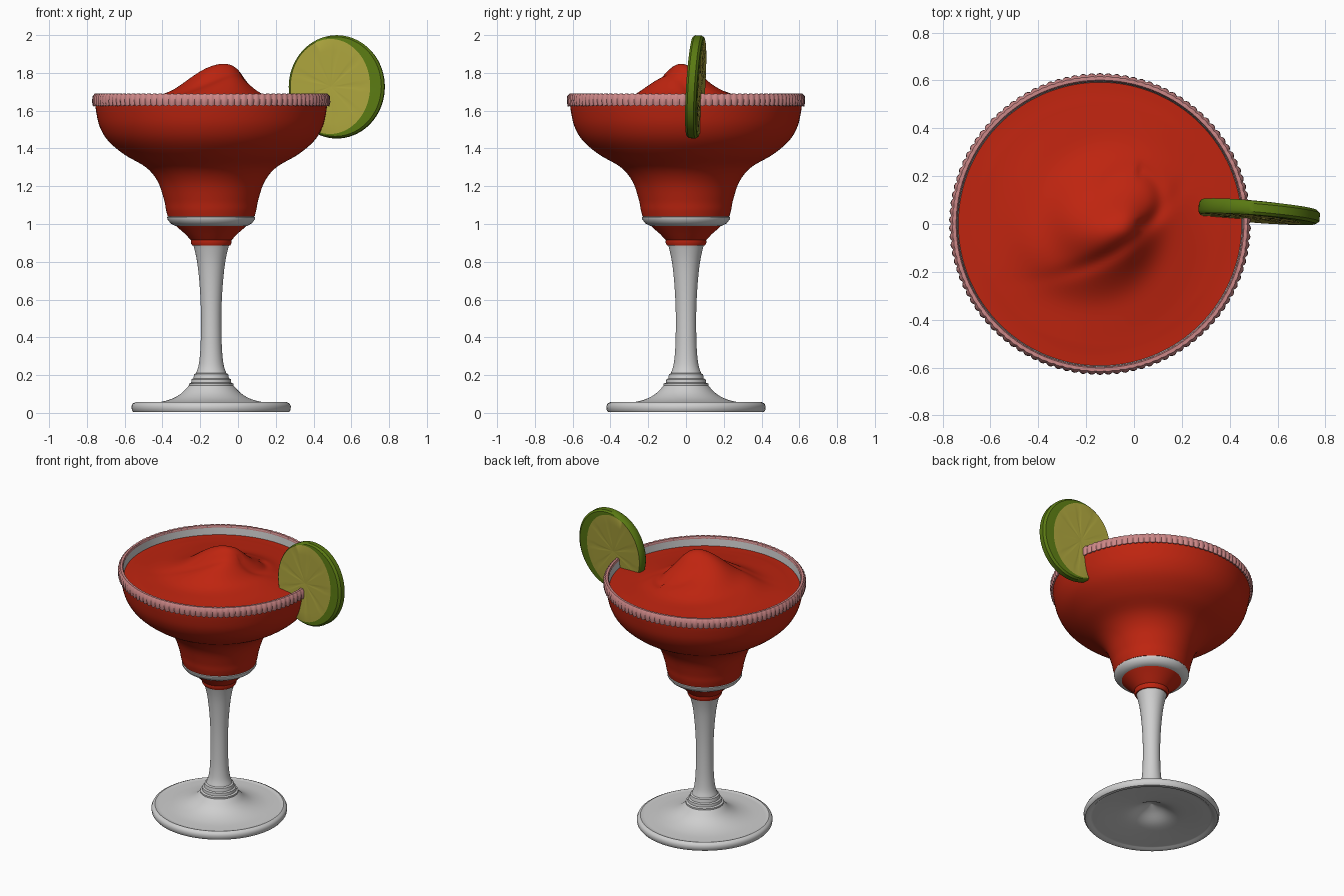
import bpy, bmesh
from math import sin, cos, pi, exp, hypot, atan2, radians
from mathutils import Vector

if "Cube" in bpy.data.objects:
    bpy.data.objects.remove(bpy.data.objects["Cube"], do_unlink=True)

AXIS = Vector((-0.142, 0, 0))  # centre line of the glass


def material(name, rgb):
    m = bpy.data.materials.new(name)
    m.use_nodes = True
    m.diffuse_color = (*rgb, 1)
    m.node_tree.nodes["Principled BSDF"].inputs["Base Color"].default_value = (*rgb, 1)
    return m


GLASS = material("clear grey glass", (0.62, 0.62, 0.62))
RED = material("red slush", (0.52, 0.018, 0.005))
SALT = material("pink salt", (0.6, 0.24, 0.24))
RIND = material("lime rind", (0.1, 0.19, 0.006))
PULP = material("lime pulp", (0.4, 0.36, 0.045))


def smooth_profile(pts, steps=5):
    """Catmull-Rom curve through the profile points."""
    p = [Vector(q) for q in [pts[0], *pts, pts[-1]]]
    out = []
    for a, b, c, d in zip(p, p[1:], p[2:], p[3:]):
        for i in range(steps):
            t = i / steps
            out.append(0.5 * (2 * b + (c - a) * t + (2 * a - 5 * b + 4 * c - d) * t * t
                              + (3 * b - a - 3 * c + d) * t ** 3))
    return [tuple(q) for q in out] + [pts[-1]]


def rings_object(name, rings, mats, rule=None, location=AXIS, closed=False, angle=40):
    """Skin a list of point rings; a ring of one point becomes a pole."""
    bm = bmesh.new()
    loops = [[bm.verts.new(co) for co in ring] for ring in rings]
    pairs = list(zip(loops, loops[1:]))
    if closed:
        pairs.append((loops[-1], loops[0]))
    for row, (a, b) in enumerate(pairs):
        n = max(len(a), len(b))
        for i in range(n):
            j = (i + 1) % n
            quad = [a[i % len(a)], a[j % len(a)], b[j % len(b)], b[i % len(b)]]
            face = bm.faces.new(list(dict.fromkeys(quad)))
            if rule:
                face.material_index = rule(row)
    bmesh.ops.recalc_face_normals(bm, faces=bm.faces)
    me = bpy.data.meshes.new(name)
    bm.to_mesh(me)
    bm.free()
    ob = bpy.data.objects.new(name, me)
    bpy.context.collection.objects.link(ob)
    ob.location = location
    for m in mats:
        me.materials.append(m)
    bpy.ops.object.select_all(action="DESELECT")
    ob.select_set(True)
    bpy.context.view_layer.objects.active = ob
    bpy.ops.object.shade_smooth_by_angle(angle=radians(angle))
    return ob


def circle(r, z, n=96):
    if r == 0:
        return [(0, 0, z)]
    return [(r * cos(2 * pi * i / n), r * sin(2 * pi * i / n), z) for i in range(n)]


def lathe(name, profile, mats, **kw):
    return rings_object(name, [circle(r, z) for r, z in profile], mats, **kw)


# Foot and stem: hollow underside, thick disc edge, stepped collar, flared top
underside = smooth_profile([(0, 0.11), (0.06, 0.085), (0.15, 0.04), (0.28, 0.02), (0.38, 0.012)])
edge = [(0.39, 0.004), (0.412, 0.004), (0.42, 0.015), (0.422, 0.035), (0.415, 0.05), (0.40, 0.057)]
slope = smooth_profile([(0.385, 0.052), (0.29, 0.055), (0.215, 0.072), (0.16, 0.102), (0.118, 0.145)])
collar = [(0.118, 0.155), (0.106, 0.16), (0.104, 0.178), (0.094, 0.183), (0.09, 0.205)]
stem = smooth_profile([(0.08, 0.21), (0.065, 0.26), (0.056, 0.36), (0.054, 0.52), (0.06, 0.66),
                       (0.073, 0.79), (0.092, 0.88), (0.102, 0.9)])
lathe("foot_and_stem", underside + edge + slope + collar + stem + [(0, 0.9)], [GLASS])

# Small red lower cup with a fine ridge near its base
lathe("lower_cup", [(0, 0.885), (0.1, 0.885), (0.108, 0.9), (0.107, 0.915), (0.113, 0.92),
                    (0.135, 0.945), (0.17, 0.975), (0.195, 1.0), (0, 1.0)], [RED])

# Clear band between the two cups
lathe("glass_band", [(0, 0.99), (0.19, 0.99), (0.215, 1.003), (0.232, 1.025),
                     (0.233, 1.036), (0.222, 1.04), (0, 1.04)], [GLASS])

# Main bowl: red outside, clear lip on the inside
outer = smooth_profile([(0.23, 1.04), (0.239, 1.075), (0.25, 1.13), (0.283, 1.225), (0.345, 1.3),
                        (0.46, 1.368), (0.545, 1.44), (0.59, 1.515), (0.61, 1.6), (0.614, 1.65)])
lip = [(0.614, 1.68), (0.597, 1.682), (0.59, 1.6)]
lathe("bowl", [(0, 1.036)] + outer + lip, [RED, GLASS], rule=lambda row: int(row > len(outer)))

# Salted rim: a band with a toothed lower edge
TEETH = 110


def salt_ring(r, z, bump_r, bump_z):
    n = TEETH * 4
    ring = []
    for i in range(n):
        a = 2 * pi * i / n
        k = abs(sin(TEETH * a / 2))
        ring.append(((r + bump_r * k) * cos(a), (r + bump_r * k) * sin(a), z + bump_z * k))
    return ring


rings_object("salt_rim", [salt_ring(*v) for v in [
    (0.606, 1.635, 0, -0.008), (0.618, 1.632, 0.008, -0.009), (0.622, 1.645, 0.009, 0),
    (0.622, 1.676, 0.007, 0), (0.614, 1.688, 0.003, 0.002), (0.601, 1.688, 0, 0.002),
    (0.595, 1.678, 0, 0), (0.6, 1.66, 0, 0)]], [SALT], closed=True, angle=50)


# Frozen drink: a heaped, swirled surface
def bell(d, width):
    return exp(-(d / width) ** 2)


def heap(x, y):
    r, a = hypot(x, y), atan2(y, x)
    peak = bell(x - 0.1, 0.13 if x > 0.1 else 0.24) * bell(y + 0.02 - 0.25 * (x - 0.1), 0.15)
    u, v = 0.85 * x + 0.53 * y, 0.85 * y - 0.53 * x
    fold = bell(v + 0.13 - 0.6 * u * u, 0.035) * bell(u, 0.24)
    hook = bell(hypot(x - 0.13, y - 0.11) - 0.12, 0.03) * (1 if x > 0.16 else 0.2)
    swirl = sin(a * 2 + r * 22) * bell(r - 0.25, 0.15)
    lumps = sin(9 * x + 3) * sin(11 * y + 1) * bell(r, 0.45)
    return (0.1 * bell(r, 0.3) + 0.13 * peak - 0.022 * fold - 0.014 * hook
            + 0.006 * swirl + 0.005 * lumps) * min(1, (0.592 - r) / 0.08)


ROWS = 44
surface = [circle(0.592 * i / ROWS, 1.628, 128) for i in range(ROWS + 1)]
surface = [[(x, y, z + heap(x, y)) for x, y, z in ring] for ring in surface]
rings_object("frozen_drink", surface, [RED], angle=60)

# Lime slice: rind thick on the outer side, pulp discs set toward the glass
N = 72


def oval(cx, rx, rz, y, ripple=0.0):
    return [(cx + rx * cos(2 * pi * i / N), y * (1 - ripple * (i % 8 == 0)),
             rz * sin(2 * pi * i / N)) for i in range(N)]


T = 0.031  # half thickness
half = [[(-0.03, -T * 0.85, 0)], oval(-0.03, 0.05, 0.06, -T * 0.9, 0.08),
        oval(-0.03, 0.16, 0.19, -T * 0.96, 0.08), oval(-0.032, 0.212, 0.252, -T),
        oval(-0.004, 0.243, 0.264, -T * 0.93), oval(0, 0.254, 0.273, -T * 0.55)]
back = [[(x, -y, z) for x, y, z in ring] for ring in reversed(half)]
slice_rings = half + back
last = len(slice_rings) - 2
lime = rings_object("lime_slice", slice_rings, [RIND, PULP],
                    rule=lambda row: int(row < 3 or row > last - 3),
                    location=(0.523, 0.05, 1.726), angle=35)
lime.rotation_euler = (radians(-3.5), 0, radians(-5))
